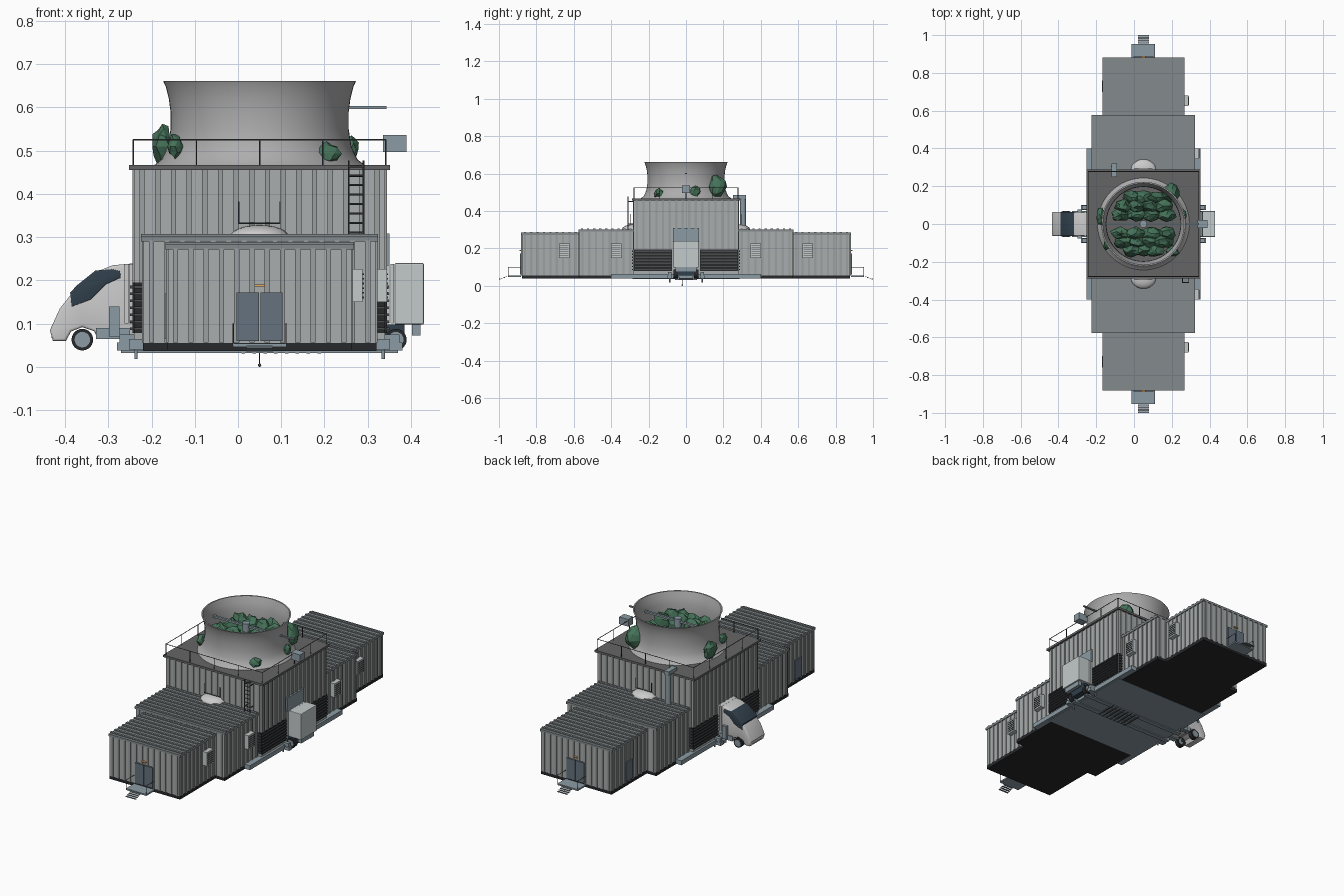
import bpy, bmesh, math, random
from mathutils import Vector, Matrix

if "Cube" in bpy.data.objects:
    bpy.data.objects.remove(bpy.data.objects["Cube"])

random.seed(4)
CX = 0.05
COL = {"wall": (.40, .42, .42), "rib": (.33, .35, .35), "roof": (.23, .26, .27), "deck": (.13, .13, .13),
       "dark": (.02, .021, .024), "steel": (.26, .33, .37), "rail": (.07, .075, .08), "pale": (.55, .6, .6),
       "glass": (.03, .05, .07), "door": (.13, .17, .21), "leaf": (.06, .17, .10), "lamp": (.8, .4, .1),
       "shell": (.42, .42, .42), "white": (.55, .55, .54)}
MATS = {}
for n, c in COL.items():
    MATS[n] = bpy.data.materials.new(n)
    MATS[n].diffuse_color = (*c, 1)


def finish(name, bm, mat, smooth=None):
    bmesh.ops.recalc_face_normals(bm, faces=bm.faces)
    me = bpy.data.meshes.new(name)
    bm.to_mesh(me)
    bm.free()
    ob = bpy.data.objects.new(name, me)
    bpy.context.collection.objects.link(ob)
    me.materials.append(MATS[mat])
    if smooth:
        bpy.ops.object.select_all(action='DESELECT')
        ob.select_set(True)
        bpy.context.view_layer.objects.active = ob
        bpy.ops.object.shade_smooth_by_angle(angle=math.radians(smooth))
    return ob


def boxes(name, items, mat, bevel=0):
    # each item: x0, x1, y0, y1, z0, z1
    bm = bmesh.new()
    for x0, x1, y0, y1, z0, z1 in items:
        bmesh.ops.create_cube(bm, size=1, matrix=Matrix.Translation(((x0+x1)/2, (y0+y1)/2, (z0+z1)/2))
                              @ Matrix.Diagonal((abs(x1-x0), abs(y1-y0), abs(z1-z0), 1)))
    if bevel:
        bmesh.ops.bevel(bm, geom=bm.edges[:], offset=bevel, segments=2, affect='EDGES', profile=.5)
    return finish(name, bm, mat)


def rods(name, items, r, mat, seg=6):
    bm = bmesh.new()
    for p, q in items:
        p, q = Vector(p), Vector(q)
        d = q - p
        m = Matrix.Translation((p+q)/2) @ d.to_track_quat('Z', 'Y').to_matrix().to_4x4()
        bmesh.ops.create_cone(bm, cap_ends=True, segments=seg, radius1=r, radius2=r, depth=d.length, matrix=m)
    return finish(name, bm, mat, 40 if seg > 8 else None)


def prism(name, pts, w, mat, bevel=0):
    # xz outline extruded along y
    bm = bmesh.new()
    f = bm.faces.new([bm.verts.new((x, -w, z)) for x, z in pts])
    g = bmesh.ops.extrude_face_region(bm, geom=[f])
    bmesh.ops.translate(bm, vec=(0, 2*w, 0), verts=[v for v in g['geom'] if isinstance(v, bmesh.types.BMVert)])
    if bevel:
        es = [e for e in bm.edges if abs(e.verts[0].co.y - e.verts[1].co.y) < 1e-6]
        bmesh.ops.bevel(bm, geom=es, offset=bevel, segments=3, affect='EDGES', profile=.5)
    return finish(name, bm, mat, 35)


def steps(a, b, n):
    return [a + (b-a)*(i+.5)/n for i in range(n)]


def wall_ribs(name, x0, x1, y0, y1, z0, z1, d=.004, w=.006):
    nx, ny = round((x1-x0)/.036), round((y1-y0)/.036)
    it = [(x-w, x+w, y0-d, y0+d, z0, z1) for x in steps(x0, x1, nx)]
    it += [(x-w, x+w, y1-d, y1+d, z0, z1) for x in steps(x0, x1, nx)]
    it += [(x0-d, x0+d, y-w, y+w, z0, z1) for y in steps(y0, y1, ny)]
    it += [(x1-d, x1+d, y-w, y+w, z0, z1) for y in steps(y0, y1, ny)]
    boxes(name, it, "rib")


# central block, roof deck and base
boxes("central_block", [(-.24, .34, -.28, .28, .055, .457)], "wall")
wall_ribs("central_ribs", -.24, .34, -.28, .28, .195, .457)
boxes("roof_deck", [(-.252, .352, -.288, .288, .455, .467)], "deck")
boxes("central_base", [(-.24, .34, -.285, .285, .037, .056)], "steel")

# side modules at both ends
for s, tag in ((-1, "front"), (1, "back")):
    for part, hw, a, b, top in (("inner", .268, .28, .572, .302), ("outer", .212, .572, .878, .284)):
        n = f"{tag}_{part}"
        x0, x1 = CX-hw, CX+hw
        y0, y1 = sorted((s*a, s*b))
        boxes(n+"_module", [(x0, x1, y0, y1, .055, top-.006)], "wall")
        boxes(n+"_base", [(x0-.002, x1+.002, y0, y1, .038, .056)], "dark")
        wall_ribs(n+"_ribs", x0, x1, y0, y1, .056, top-.01)
        boxes(n+"_roof", [(x0-.006, x1+.006, y0-.004, y1+.004, top-.012, top)], "roof")
        boxes(n+"_roof_seams", [(x0-.006, x1+.006, y-.006, y+.006, top-.002, top+.005)
                                for y in steps(y0, y1, 9)], "roof")
        # wall-mounted cooling box with slats
        yc = s*(.373 if part == "inner" else .652)
        boxes(n+"_cooler", [(x1, x1+.026, yc-.028, yc+.028, .15, .226)], "pale")
        boxes(n+"_cooler_slats", [(x1+.025, x1+.029, yc-.023, yc+.023, z-.002, z+.002)
                                  for z in steps(.155, .22, 6)], "rail")
    # end double door with lamp, landing, rails and steps
    e = s*.882
    boxes(tag+"_doors", [(-.003, .048, e-.005, e+.005, .06, .172), (.052, .103, e-.005, e+.005, .06, .172)], "door")
    boxes(tag+"_lamp", [(.038, .062, e-.007, e+.007, .186, .191)], "lamp")
    boxes(tag+"_landing", [(-.012, .112, e, s*.953, .046, .054)], "steel")
    boxes(tag+"_treads", [(.02, .08, s*(.956+.012*i), s*(.965+.012*i), .047-.004*i, .050-.004*i)
                          for i in range(4)], "steel")
    it = []
    for x in (-.011, .111):
        it += [((x, e, .1), (x, s*.951, .1)), ((x, s*.951, .05), (x, s*.951, .1))]
    rods(tag+"_landing_rails", it, .0015, "rail")
    # service door on the left wall
    boxes(tag+"_side_door", [(-.170, -.16, s*.70, s*.76, .065, .17)], "door")
    # vent dome against the central block
    bm = bmesh.new()
    bmesh.ops.create_uvsphere(bm, u_segments=24, v_segments=12, radius=1,
                              matrix=Matrix.Translation((CX, s*.285, .3)) @ Matrix.Diagonal((.068, .058, .028, 1)))
    finish(tag+"_vent_dome", bm, "white", 60)
    rods(tag+"_vent_bracket", [((.002, s*.295, .33), (.002, s*.295, .383)), ((.097, s*.295, .33), (.097, s*.295, .383)),
                               ((.002, s*.295, .332), (.097, s*.295, .332))], .0018, "rail")

# louvre banks on the sides, wrapping the corners
pan, sl = [], []
for s in (-1, 1):
    for xw, o in ((-.24, -1), (.34, 1)):
        pan += [(xw, xw+o*.004, s*.075, s*.277, .078, .195),
                (xw, xw-o*.03, s*.28, s*.283, .078, .195)]
        for z in steps(.08, .193, 7):
            sl += [(xw, xw+o*.01, s*.075, s*.277, z-.003, z+.003),
                   (xw, xw-o*.03, s*.28, s*.288, z-.003, z+.003)]
boxes("louvre_panels", pan, "dark")
boxes("louvre_slats", sl, "rail")

# skid beams, outriggers and jacks
sk, jk = [], []
for o in (-1, 1):
    x = CX+o*.29
    sk += [(x-o*.03, x+o*.012, -.4, .4, .04, .064)]
    for s in (-1, 1):
        sk += [(x-o*.03, x+o*.04, s*.075, s*.1, .038, .056), (x, x+o*.034, s*.078, s*.097, .056, .075)]
        jk += [((x-o*.004, s*.088, .018), (x-o*.004, s*.088, .05))]
    sk += [(-.27, .37, o*.035, o*.06, .032, .05)]
boxes("skid_beams", sk, "steel")
rods("jacks", jk, .004, "steel", 10)
boxes("chassis_cross_members", [(x-.004, x+.004, -.06, .06, .031, .04) for x in steps(0, .2, 8)], "rail")
rods("drain_hose", [((CX, -.02, .006), (CX, -.02, .035))], .0012, "rail")
bm = bmesh.new()
bmesh.ops.create_icosphere(bm, subdivisions=2, radius=.004, matrix=Matrix.Translation((CX, -.02, .004)))
finish("drain_plug", bm, "rail", 60)

# cooling tower shell, lathed
prof = [(.246, .465), (.226, .48), (.212, .51), (.206, .55), (.206, .59), (.21, .62), (.217, .648), (.223, .661),
        (.216, .661), (.205, .63), (.198, .6), (.196, .55), (.2, .467)]
bm = bmesh.new()
N = 64
rings = [[bm.verts.new((CX+r*math.cos(2*math.pi*i/N), r*math.sin(2*math.pi*i/N), z)) for i in range(N)] for r, z in prof]
for a, b in zip(rings, rings[1:]):
    for i in range(N):
        bm.faces.new((a[i], a[(i+1) % N], b[(i+1) % N], b[i]))
finish("cooling_tower", bm, "shell", 45)

# crossbar, hub and aerial arm
boxes("tower_crossbar", [(-.15, .25, -.006, .006, .592, .602), (.25, .343, -.005, .005, .597, .603)], "steel")
rods("tower_hub", [((CX, 0, .57), (CX, 0, .615))], .02, "steel", 16)


# faceted foliage
def foliage(name, spots):
    bm = bmesh.new()
    for (x, y, z), (a, b, c) in spots:
        m = Matrix.Translation((x, y, z)) @ Matrix.Diagonal((a, b, c, 1))
        for v in bmesh.ops.create_icosphere(bm, subdivisions=2, radius=1)['verts']:
            v.co = m @ (v.co * random.uniform(.78, 1.12))
    finish(name, bm, "leaf")


inner = []
for row in (-.14, -.095, -.05, .05, .095, .14):
    half = math.sqrt(.17**2-row**2)
    for x in steps(-half, half, 4 if abs(row) < .12 else 3):
        inner.append(((CX+x, row, .535+random.uniform(-.015, .015)), (.052, .036, .06)))
foliage("tower_foliage", inner)
foliage("outer_foliage", [((-.175, .04, .51), (.024, .05, .05)), ((-.145, -.11, .51), (.018, .03, .03)),
                          ((.205, -.145, .493), (.034, .03, .028)), ((.195, .165, .53), (.05, .05, .068)),
                          ((.262, .05, .505), (.018, .03, .028))])

# roof railing
it = []
X0, X1, Y = -.242, .342, .278
for s in (-1, 1):
    for z in (.525, .497)[:1]:
        it += [((X0, s*Y, z), (X1, s*Y, z))]
    it += [((x, s*Y, .465), (x, s*Y, .525)) for x in (X0, -.096, .05, .196, X1)]
for x in (X0, X1):
    it += [((x, -Y, .525), (x, Y, .525))] + [((x, y, .465), (x, y, .525)) for y in (-.14, 0, .14)]
rods("roof_railing", it, .0018, "rail")

# front ladder
it = [((x, -.31, .3), (x, -.31, .477)) for x in (.256, .29)]
it += [((.256, -.31, z), (.29, -.31, z)) for z in steps(.3, .475, 8)]
it += [((x, -.31, z), (x, -.28, z)) for x in (.256, .29) for z in (.33, .45)]
rods("ladder", it, .0025, "rail")

# rear pipe, side control box
rods("rear_pipe", [((-.105, .305, .3), (-.105, .305, .47))], .016, "steel", 16)
boxes("rear_pipe_elbow", [(-.12, -.09, .25, .32, .465, .485)], "steel")
boxes("roof_control_box", [(.335, .39, -.021, .021, .497, .536)], "steel")

# vehicle: cab, glazing and cargo end
prism("cab", [(-.428, .06), (-.435, .085), (-.412, .135), (-.375, .182), (-.33, .219), (-.29, .235), (-.235, .24),
              (-.235, .072), (-.325, .068), (-.333, .083), (-.36, .092), (-.386, .082), (-.398, .06)], .063, "white", .006)
prism("cab_glass", [(-.386, .138), (-.388, .172), (-.372, .189), (-.33, .2225), (-.292, .227), (-.272, .222),
                    (-.27, .206), (-.305, .19), (-.34, .155)], .0645, "glass", .004)
boxes("cab_gangway", [(x-.005, x+.005, -.068, .068, .1, .238) for x in (-.258, -.246)], "white")
boxes("cab_side_step", [(-.298, -.274, s*.06, s*.078, .07, .14) for s in (-1, 1)]
      + [(-.328, -.25, s*.04, s*.068, .064, .09) for s in (-1, 1)], "steel")
boxes("cab_grille", [(-.431, -.42, -.04, .04, z-.003, z+.003) for z in (.07, .082)], "rail")
boxes("cargo_box", [(.362, .43, -.068, .068, .098, .24)], "pale", .003)
boxes("cargo_ribs", [(x-.004, x+.004, -.066, .066, .1, .238) for x in (.346, .357)], "pale")
boxes("cargo_upper_panel", [(.338, .35, -.07, .07, .235, .308)], "steel")
boxes("rear_chassis", [(.33, .385, -.055, .055, .055, .098)], "glass")
boxes("rear_bumper", [(.402, .422, -.055, .055, .073, .098)], "steel")
wh = [((x, s*.042, .063), (x, s*.066, .063)) for x in (-.36, .365) for s in (-1, 1)]
rods("tyres", wh, .025, "dark", 24)
rods("wheel_hubs", [((p[0], p[1], .063), (q[0], q[1]*1.03, .063)) for p, q in wh], .018, "steel", 20)

for m in bpy.data.materials:
    if m.users and not m.is_grease_pencil:
        m.use_nodes = True
        m.node_tree.nodes["Principled BSDF"].inputs["Base Color"].default_value = m.diffuse_color
